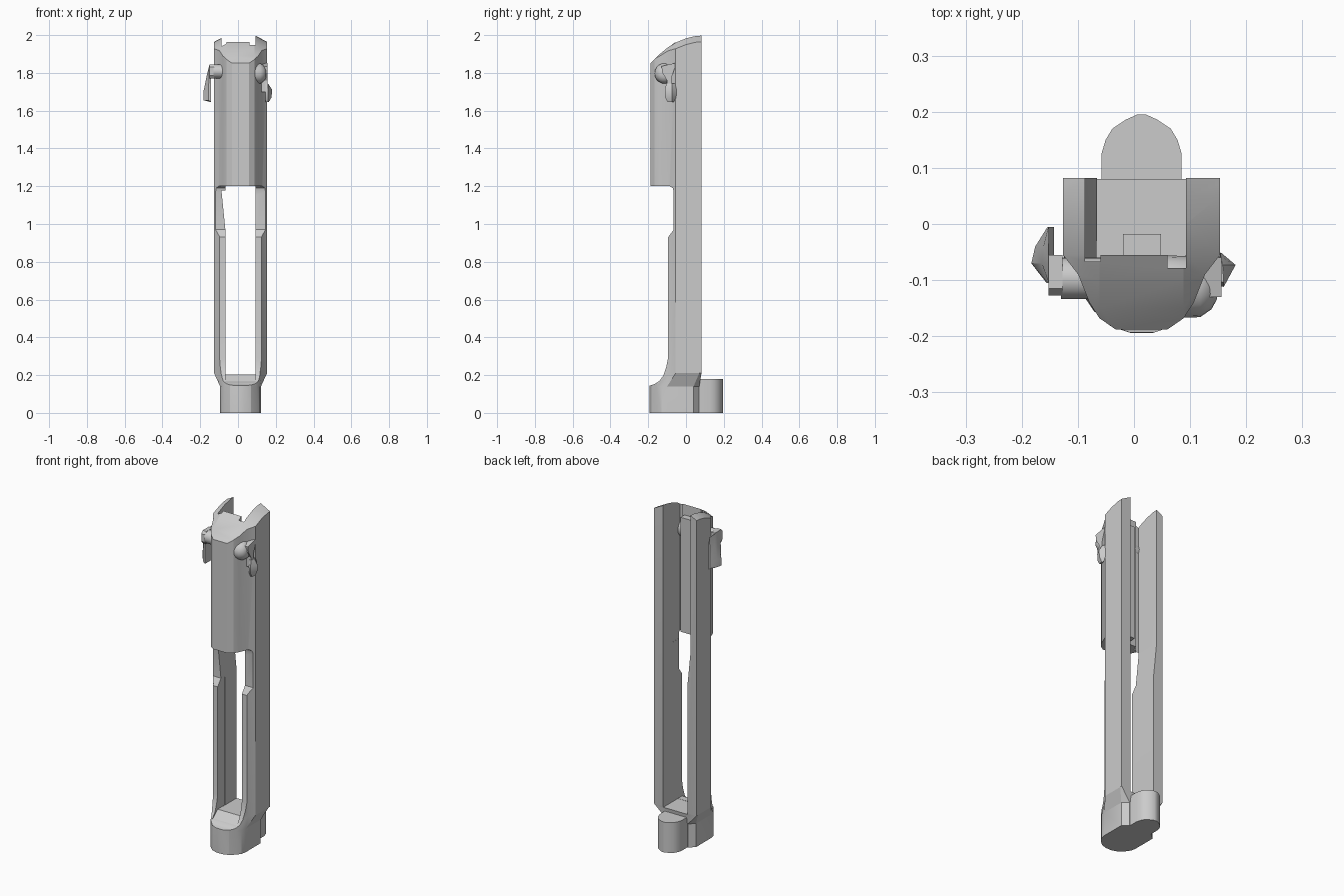
import bpy, bmesh, math

if "Cube" in bpy.data.objects:
    bpy.data.objects.remove(bpy.data.objects["Cube"])

CX = 0.0135  # centre line of the slide body


def loft(name, sections):
    """Closed solid through rings that share a point count."""
    bm = bmesh.new()
    rings = [[bm.verts.new(p) for p in s] for s in sections]
    n = len(rings[0])
    for a, b in zip(rings, rings[1:]):
        for i in range(n):
            j = (i + 1) % n
            bm.faces.new((a[i], a[j], b[j], b[i]))
    bm.faces.new(rings[0])
    bm.faces.new(rings[-1])
    bmesh.ops.recalc_face_normals(bm, faces=bm.faces)
    me = bpy.data.meshes.new(name)
    bm.to_mesh(me)
    bm.free()
    ob = bpy.data.objects.new(name, me)
    bpy.context.collection.objects.link(ob)
    return ob


def prism_x(name, yz, x0, x1):
    return loft(name, [[(x, y, z) for y, z in yz] for x in (x0, x1)])


def prism_y(name, xz, y0, y1):
    return loft(name, [[(x, y, z) for x, z in xz] for y in (y0, y1)])


def box(name, x0, x1, y0, y1, z0, z1):
    return prism_x(name, [(y0, z0), (y1, z0), (y1, z1), (y0, z1)], x0, x1)


def turned_x(name, stations, y, z, n=20):
    """Round part along x from (x, radius) stations."""
    return loft(name, [[(x, y + r * math.cos(2 * math.pi * i / n),
                         z + r * math.sin(2 * math.pi * i / n)) for i in range(n)]
                       for x, r in stations])


def ring(half, z):
    """Mirror a half outline (offset from centre line, y)."""
    pts = half + [(-u, y) for u, y in reversed(half)]
    return [(CX + u, y, z) for u, y in pts]


def boolean(ob, cutter, op='DIFFERENCE'):
    m = ob.modifiers.new('cut', 'BOOLEAN')
    m.operation, m.object, m.solver = op, cutter, 'EXACT'
    bpy.context.view_layer.objects.active = ob
    bpy.ops.object.modifier_apply(modifier=m.name)
    bpy.data.objects.remove(cutter)


def smooth(ob, deg):
    bpy.ops.object.select_all(action='DESELECT')
    ob.select_set(True)
    bpy.context.view_layer.objects.active = ob
    bpy.ops.object.shade_smooth_by_angle(angle=math.radians(deg))


# Body: narrow rounded nose flaring into the wide slide
upper = [(.14, .082), (.14, .07), (.14, -.055), (.113, -.09), (.093, -.14),
         (.075, -.168), (.046, -.188)]
nose = [(.075, .07), (.108, .04), (.108, -.1), (.102, -.13), (.085, -.155),
        (.055, -.182), (.02, -.194)]
body = loft('slide_body', [ring(nose, 0), ring(nose, .14),
                           ring(upper, .21), ring(upper, 2.1)])

# Domed rear end
dome = [(-.19, 1.85), (-.15, 1.89), (-.1, 1.932), (-.055, 1.963),
        (0, 1.985), (.05, 1.997), (.09, 2.0)]
rear = []
for u, drop in ((-.2, .065), (-.14, .035), (-.075, 0), (.075, 0), (.14, .035), (.2, .065)):
    rear.append([(CX + u, -.3, -.1), (CX + u, -.3, 1.74 - drop)]
                + [(CX + u, y, z - drop) for y, z in dome]
                + [(CX + u, .3, 2.0 - drop), (CX + u, .3, -.1)])
boolean(body, loft('rear_dome', rear), 'INTERSECT')

# Cut-away front between nose and upper section
boolean(body, prism_x('front_cut', [
    (-.3, .145), (-.19, .145), (-.165, .153), (-.14, .17), (-.12, .198), (-.105, .24),
    (-.095, .29), (-.095, .93), (-.065, .97), (-.065, 1.17), (-.07, 1.19),
    (-.085, 1.2), (-.3, 1.2)], -.3, .3))

# Window between the rails, with its ramped floor
boolean(body, prism_x('window', [
    (-.3, .148), (-.19, .15), (-.14, .165), (-.095, .203), (-.03, .203),
    (-.03, 1.2), (-.3, 1.2)], -.067, .092))

# Long channel, side relief and extractor slot
boolean(body, box('channel', -.066, .0925, -.055, .3, .202, 2.2))
boolean(body, prism_y('side_relief', [
    (-.06, .93), (-.067, .97), (-.087, 1.17), (-.087, 2.2), (-.06, 2.2)], -.067, .3))
boolean(body, box('extractor_slot', .06, .0931, -.078, 0, 1.15, 2.2))
smooth(body, 22)

# Rounded lug behind the nose
half_lug = [(.0715, .03), (.0715, .125), (.064, .15), (.052, .17), (.028, .186), (.008, .195)]
lug = loft('nose_lug', [ring(half_lug, 0), ring(half_lug, .18)])
smooth(lug, 30)

# Rib along the inside of the channel
box('channel_rib', -.02, .048, -.06, -.018, 1.22, 1.9)

# Left lever: drum, arm and bent thumb paddle
smooth(turned_x('left_lever_drum', [(-.13, .037), (-.05, .037)], -.097, 1.808), 30)
prism_x('left_lever_arm', [
    (-.115, 1.77), (-.055, 1.77), (-.055, 1.845), (-.115, 1.845), (-.127, 1.83),
    (-.127, 1.785)], -.152, -.127)
paddle = loft('left_lever_paddle', [
    [(x, y, z) for x, y, z in ((-.152, y0, 1.84), (-.152 - .4 * w, y0, 1.79),
                               (-.152 - w, y0, 1.70), (-.152 - w, y0, 1.655),
                               (-.143, y0, 1.645), (-.143, y0, 1.8))]
    for y0, w in ((-.105, .004), (-.07, .031), (-.04, .024), (-.005, .002))])
smooth(paddle, 35)

# Right lever: tapered hub, arm and short thumb paddle
smooth(turned_x('right_lever_hub', [(.06, .056), (.118, .054), (.138, .04), (.148, .022)],
                -.112, 1.797), 40)
arm = prism_x('right_lever_arm', [
    (-.13, 1.835), (-.06, 1.852), (-.058, 1.83), (-.075, 1.78), (-.08, 1.7), (-.1, 1.7),
    (-.1, 1.76), (-.125, 1.8)], .125, .156)
tab = loft('right_lever_paddle', [
    [(.146, -.108 + i, z), (.16, -.112 + i, z), (.156 + w, -.073, z), (.154, -.05 - i, z)]
    for z, w, i in ((1.645, .006, .015), (1.67, .021, .002), (1.71, .025, 0), (1.745, .002, .008))])
smooth(tab, 30)
